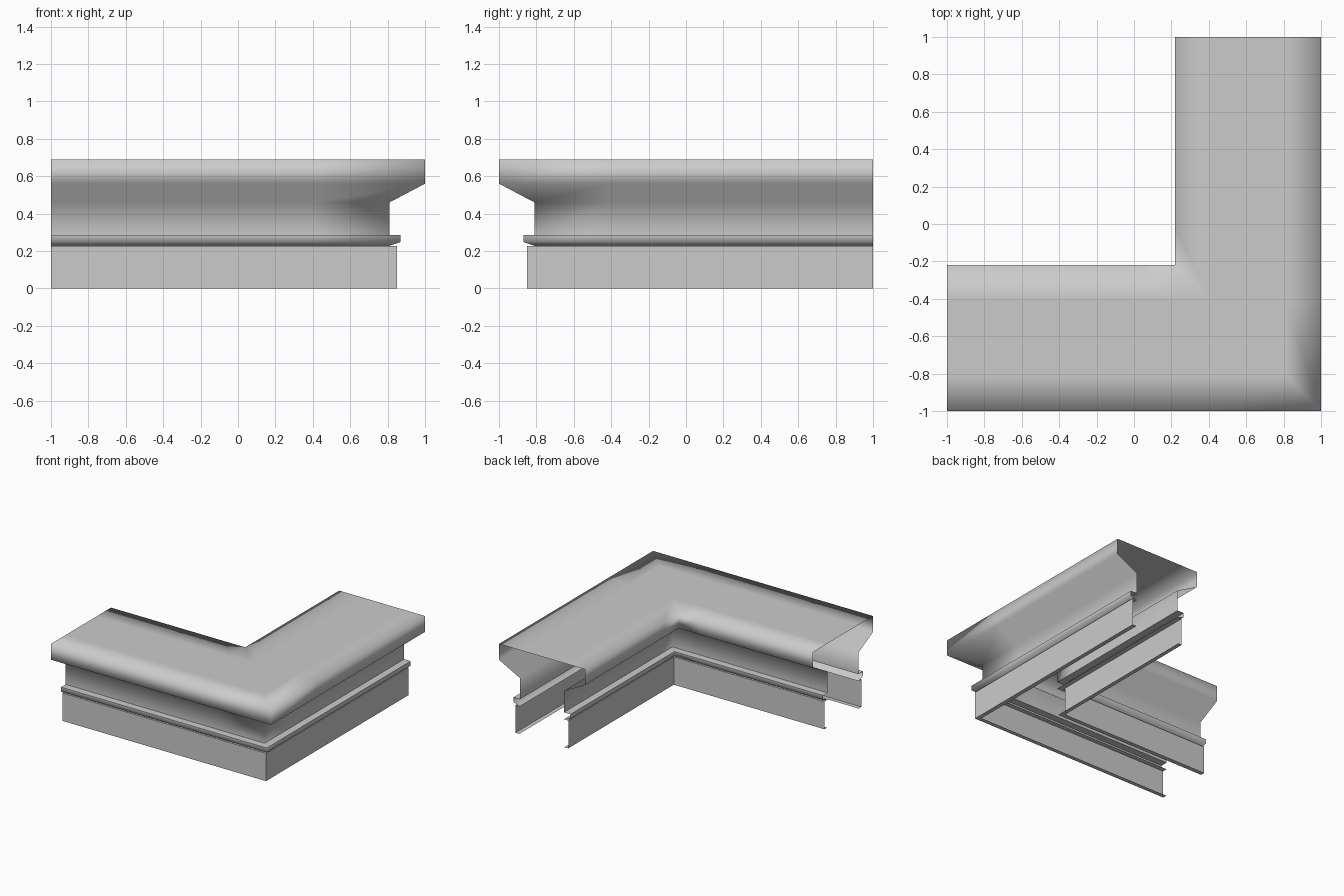
import bpy, bmesh

if "Cube" in bpy.data.objects:
    bpy.data.objects.remove(bpy.data.objects["Cube"])

WIDTH = 0.78   # overall width of the moulding across the top


def mirror(profile):
    """Same profile on the inner side of the L, in reverse order."""
    return [(WIDTH - d, z) for d, z in reversed(profile)]


def stations(d):
    """Plan points of the L-shaped path at distance d in from the outer edge."""
    c = 1 - d
    cut = min(0.41, c - 0.19)      # extra loop so shading stays local to the corner
    return [(-1, -c), (cut, -c), (c, -c), (c, -cut), (c, 1)]


def sweep(name, profile, smooth):
    """Sweep an open (inset, height) profile along the mitred L path."""
    bm = bmesh.new()
    rows = [[bm.verts.new((x, y, z)) for x, y in stations(d)] for d, z in profile]
    for a, b in zip(rows, rows[1:]):
        for i in range(len(a) - 1):
            f = bm.faces.new((a[i], a[i + 1], b[i + 1], b[i]))
            f.smooth = smooth
    mesh = bpy.data.meshes.new(name)
    bm.to_mesh(mesh)
    bm.free()
    obj = bpy.data.objects.new(name, mesh)
    bpy.context.collection.objects.link(obj)
    return obj


# Profiles run upward on the outer side: (inset from outer edge, height)
base = [(0.185, 0), (0.15, 0), (0.15, 0.228), (0.19, 0.228)]
bead = [(0.19, 0.228), (0.13, 0.248), (0.13, 0.285)]
bead_top = [(0.13, 0.285), (0.19, 0.285)]
cornice = [(0.19, 0.285), (0.19, 0.46), (0, 0.56), (0, 0.69), (0.19, 0.69)]

# Plinth, bead and bead ledge on both the outer and inner walls
for part, profile, smooth in (("base", base, False), ("bead", bead, True),
                              ("bead_ledge", bead_top, False)):
    sweep("outer_" + part, profile, smooth)
    sweep("inner_" + part, mirror(profile), smooth)

# Cove, overhanging edge and top slab in one smooth-shaded sheet
sweep("cornice", cornice + mirror(cornice), True)
